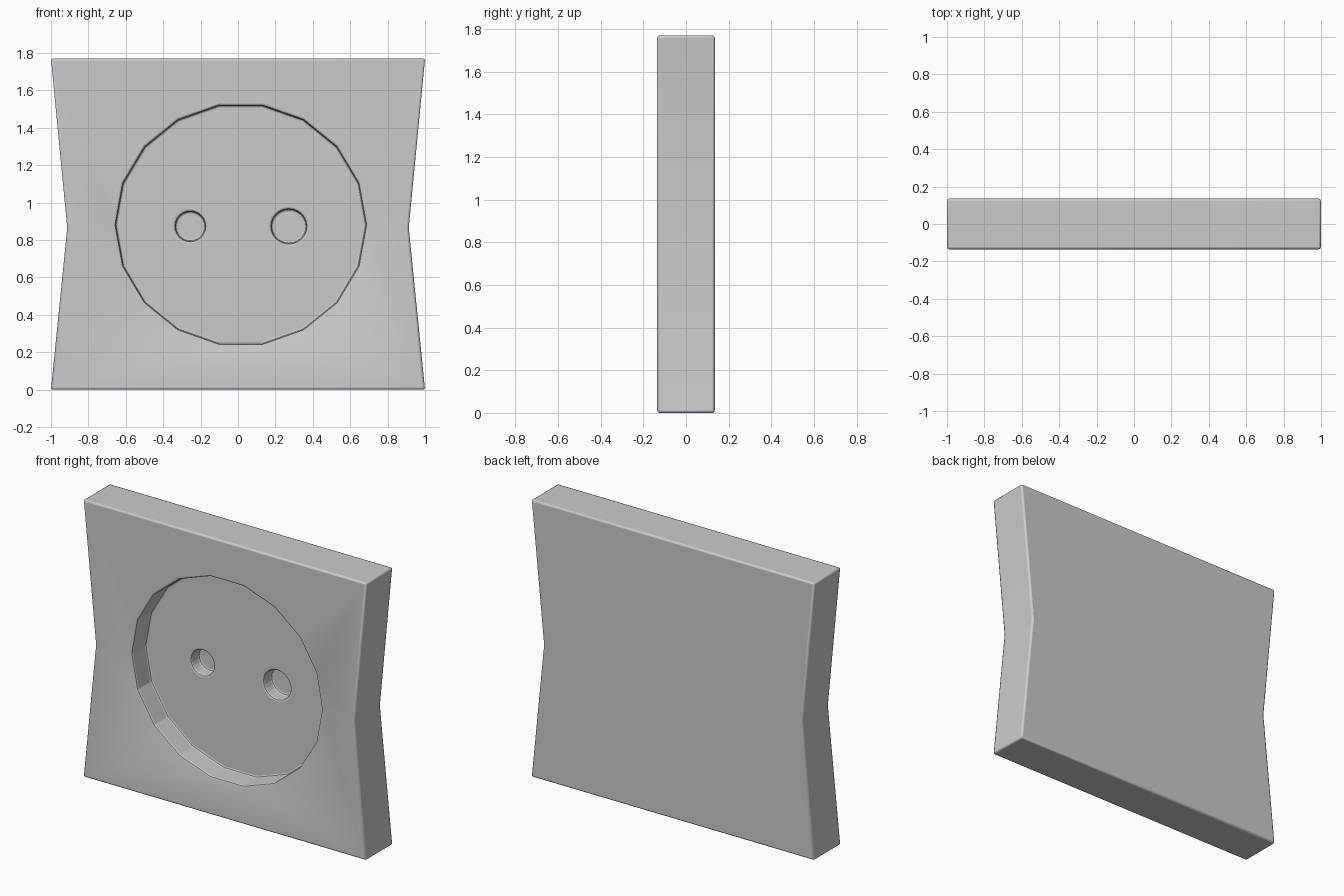
import bpy, bmesh
from math import cos, sin, tau

if "Cube" in bpy.data.objects:
    bpy.data.objects.remove(bpy.data.objects["Cube"])

HALF = 0.135        # half the plate thickness
FLOOR = 0.005       # y of the recess floor
HOLE_END = 0.085    # y of the pin hole bottoms


def prism(name, outline, y0, y1):
    """Extrude an x-z outline from y0 to y1."""
    bm = bmesh.new()
    face = bm.faces.new([bm.verts.new((x, y0, z)) for x, z in outline])
    ext = bmesh.ops.extrude_face_region(bm, geom=[face])
    new = [v for v in ext["geom"] if isinstance(v, bmesh.types.BMVert)]
    bmesh.ops.translate(bm, verts=new, vec=(0, y1 - y0, 0))
    bmesh.ops.recalc_face_normals(bm, faces=bm.faces)
    mesh = bpy.data.meshes.new(name)
    bm.to_mesh(mesh)
    bm.free()
    obj = bpy.data.objects.new(name, mesh)
    bpy.context.collection.objects.link(obj)
    return obj


def ring(cx, cz, rx, rz, n):
    return [(cx + rx * cos(tau * i / n), cz + rz * sin(tau * i / n)) for i in range(n)]


# Wall plate with pinched sides
right = [(1, 0), (0.913, 0.865), (1, 1.77)]
plate = prism("socket_plate", right + [(-x, z) for x, z in reversed(right)], -HALF, HALF)

# Round recess and the two pin holes
cutters = [
    prism("recess_cutter", ring(0.015, 0.882, 0.67, 0.647, 18), -0.4, FLOOR),
    prism("left_hole_cutter", ring(-0.255, 0.873, 0.08, 0.08, 24), -0.3, HOLE_END),
    prism("right_hole_cutter", ring(0.272, 0.873, 0.094, 0.092, 24), -0.3, HOLE_END),
]
for c in cutters:
    c.hide_render = True
    c.hide_set(True)
    mod = plate.modifiers.new(c.name, "BOOLEAN")
    mod.operation = "DIFFERENCE"
    mod.solver = "EXACT"
    mod.object = c

# Softly rounded edges
bev = plate.modifiers.new("edge_round", "BEVEL")
bev.width = 0.011
bev.segments = 2
bev.limit_method = "ANGLE"
bev.angle_limit = 0.7
bev.use_clamp_overlap = False

bpy.context.view_layer.objects.active = plate
plate.select_set(True)
bpy.ops.object.shade_smooth_by_angle(angle=0.6)
